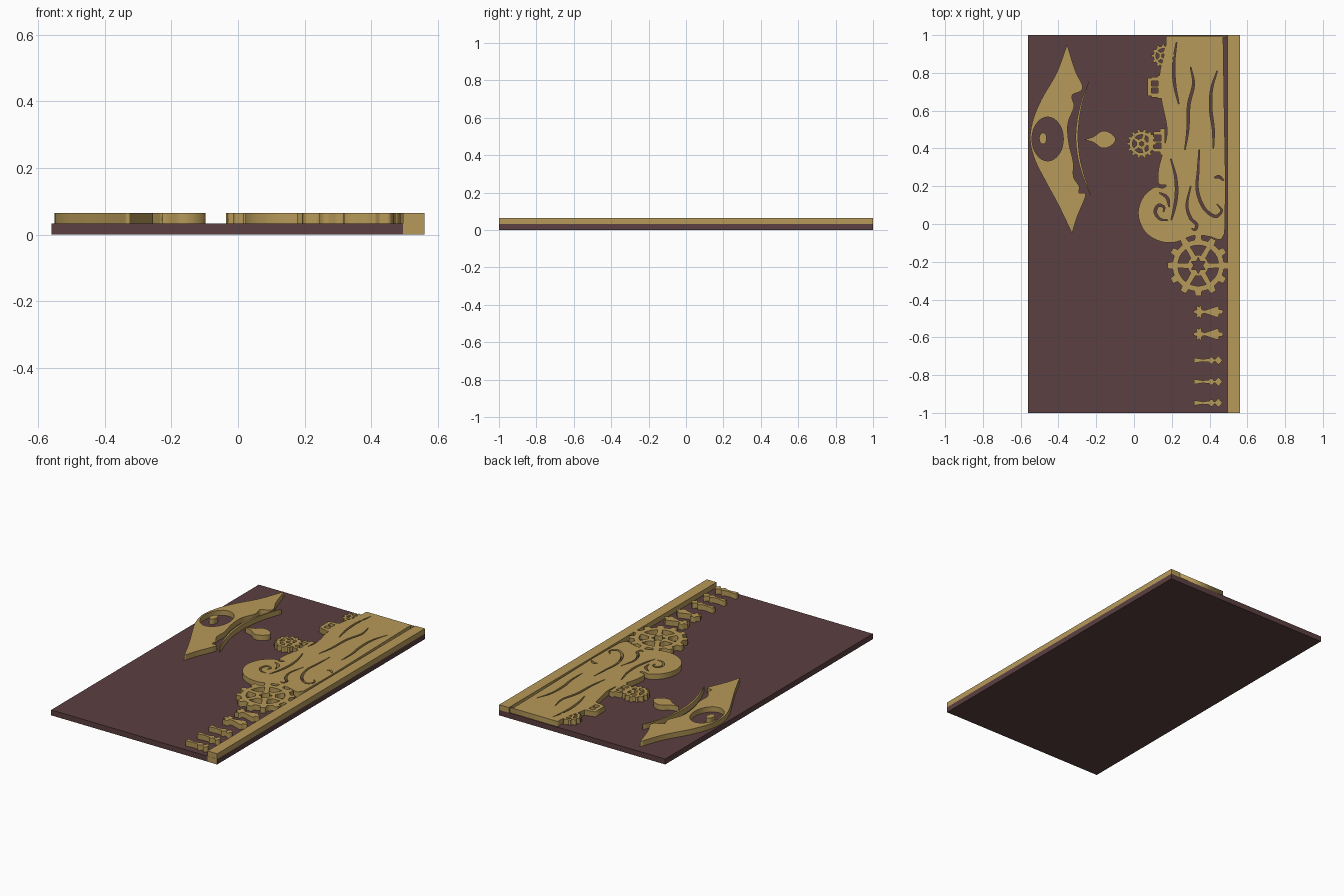
import bpy, math
from mathutils import Vector

if "Cube" in bpy.data.objects:
    bpy.data.objects.remove(bpy.data.objects["Cube"])

PLATE_TOP, TOP = 0.033, 0.065


def material(name, rgb):
    m = bpy.data.materials.new(name)
    m.diffuse_color = (*rgb, 1)
    m.use_nodes = True
    m.node_tree.nodes["Principled BSDF"].inputs["Base Color"].default_value = m.diffuse_color
    return m


BROWN = material("brown", (0.105, 0.05, 0.052))
GOLD = material("gold", (0.47, 0.32, 0.10))


def box(name, x0, x1, y0, y1, z0, z1, mat):
    bpy.ops.mesh.primitive_cube_add(size=1, location=((x0+x1)/2, (y0+y1)/2, (z0+z1)/2))
    o = bpy.context.object
    o.name = name
    o.scale = (x1-x0, y1-y0, z1-z0)
    bpy.ops.object.transform_apply(location=False, rotation=False, scale=True)
    o.data.materials.append(mat)


def relief(name, loops):
    """Extrude filled outlines; inner loops become holes."""
    cu = bpy.data.curves.new(name, 'CURVE')
    cu.dimensions, cu.fill_mode = '2D', 'BOTH'
    cu.extrude = (TOP - PLATE_TOP) / 2
    for loop in loops:
        s = cu.splines.new('POLY')
        s.points.add(len(loop) - 1)
        for p, q in zip(s.points, loop):
            p.co = (q[0], q[1], 0, 1)
        s.use_cyclic_u = True
    tmp = bpy.data.objects.new(name + "_curve", cu)
    bpy.context.collection.objects.link(tmp)
    dg = bpy.context.evaluated_depsgraph_get()
    me = bpy.data.meshes.new_from_object(tmp.evaluated_get(dg))
    bpy.data.objects.remove(tmp)
    o = bpy.data.objects.new(name, me)
    bpy.context.collection.objects.link(o)
    o.location.z = (TOP + PLATE_TOP) / 2
    me.materials.clear()
    me.materials.append(GOLD)
    return o


def smooth(pts, n=6):
    """Catmull-Rom curve through the points."""
    P = [Vector(p) for p in pts]
    P = [2*P[0]-P[1]] + P + [2*P[-1]-P[-2]]
    out = []
    for a, b, c, d in zip(P, P[1:], P[2:], P[3:]):
        for i in range(n):
            t = i / n
            out.append(0.5*(2*b + (c-a)*t + (2*a-5*b+4*c-d)*t*t + (3*b-a-3*c+d)*t**3))
    return out + [P[-2]]


def stroke(pts, w):
    """Tapered closed ribbon around a smooth path."""
    c = smooth(pts)
    left, right = [], []
    for i, p in enumerate(c):
        d = (c[min(i+1, len(c)-1)] - c[max(i-1, 0)]).normalized()
        k = w/2 * (0.25 + 0.75*math.sin(math.pi*i/(len(c)-1)))
        nrm = Vector((-d.y, d.x)) * k
        left.append(p + nrm)
        right.append(p - nrm)
    return left + right[::-1]


def ellipse(x, y, rx, ry, n=32):
    return [(x+rx*math.cos(2*math.pi*i/n), y+ry*math.sin(2*math.pi*i/n)) for i in range(n)]


def polar(x, y, r, a):
    return (x + r*math.cos(a), y + r*math.sin(a))


def gear(name, x, y, r, teeth, spokes, rim, hub, star):
    root, step = r*0.84, 2*math.pi/teeth
    outer = [polar(x, y, rr, (i+f)*step) for i in range(teeth)
             for f, rr in ((-.27, root), (-.19, r), (.19, r), (.27, root), (.5, root))]
    loops = [outer]
    sp = 2*math.pi/spokes
    for i in range(spokes):
        a = (i+.5)*sp
        loops.append([polar(x, y, r*rim, a+sp*.38*(k/4-1)) for k in range(9)] +
                     [polar(x, y, r*hub, a+sp*.24*(1-k/2)) for k in range(5)])
    loops.append([polar(x, y, r*star*(1 if i % 2 else .55), i*math.pi/6) for i in range(12)])
    return relief(name, loops)


# Base plate and raised border
box("base_plate", -.56, .56, -1, 1, 0, PLATE_TOP, BROWN)
box("border_strip", .495, .56, -1, 1, PLATE_TOP, TOP, GOLD)
box("border_front_end", .495, .56, -1.001, -.999, 0, PLATE_TOP, GOLD)

# Eye with iris opening, pupil, lower lid and tear
eye_left = smooth([(-.354, .95), (-.41, .80), (-.49, .66), (-.535, .55), (-.55, .445),
                   (-.525, .34), (-.47, .23), (-.40, .10), (-.328, -.05)])
eye_right = smooth([(-.328, -.05), (-.30, .04), (-.255, .155), (-.29, .165), (-.29, .20),
                    (-.32, .25), (-.322, .33), (-.345, .43), (-.35, .53), (-.318, .62),
                    (-.328, .68), (-.28, .705), (-.275, .74), (-.31, .81), (-.354, .95)])
relief("eye", [eye_left + eye_right[1:-1], ellipse(-.457, .45, .083, .116)])
relief("pupil", [ellipse(-.482, .453, .02, .031, 20)])
relief("lower_lid", [stroke([(-.238, .755), (-.275, .65), (-.297, .54), (-.302, .445),
                             (-.29, .34), (-.262, .24), (-.228, .15)], .013)])
tear = smooth([(-.265, .447), (-.215, .462), (-.17, .492), (-.125, .482), (-.097, .447),
               (-.125, .412), (-.17, .402), (-.215, .432), (-.265, .447)])
relief("tear", [tear[:-1]])

# Carved trunk ending in a scroll, with wavy grooves
trunk = smooth([(.17, .995), (.165, .92), (.135, .79), (.145, .66), (.175, .50), (.155, .39),
                (.13, .29), (.13, .215), (.17, .205), (.15, .19), (.11, .195), (.05, .145),
                (.022, .06), (.05, -.03), (.12, -.085), (.21, -.098), (.32, -.06), (.40, -.067),
                (.455, -.083), (.48, -.05)])
trunk += [(.485, .2), (.478, .6), (.472, .985), (.472, .995)]
grooves = [
    [(.225, .96), (.21, .85), (.215, .74), (.237, .635)],
    [(.30, .83), (.315, .74), (.29, .63), (.285, .5), (.27, .395)],
    [(.44, .81), (.41, .71), (.407, .6), (.42, .5), (.42, .4)],
    [(.195, .345), (.22, .25), (.225, .16), (.213, .08), (.197, .02)],
    [(.345, .395), (.34, .29), (.335, .18), (.37, .085), (.43, .04), (.464, .07), (.44, .105)],
    [(.30, .2), (.28, .1), (.30, .03), (.33, .0), (.325, -.03), (.305, -.025)],
    [(.425, .245), (.45, .25), (.475, .23)],
    [(.135, .165), (.175, .14), (.187, .09)],
    [(.18, .02), (.14, .025), (.113, .06), (.127, .098), (.158, .09), (.156, .065)],
]
relief("trunk", [trunk] + [stroke(g, .014) for g in grooves])
relief("trunk_edge_cap", [[(.17, .995), (.49, .995), (.49, .988), (.17, .988)]])

# Gears
gear("large_gear", .34, -.22, .163, 12, 6, .66, .34, .26)
gear("small_gear", .04, .425, .077, 14, 5, .62, .36, .2)
gear("upper_gear", .155, .89, .062, 12, 5, .62, .36, .2)


def bracket(name, x0, x1, y0, y1, flare):
    """Stepped block with two windows."""
    w, h = x1-x0, y1-y0
    m = (y0+y1)/2
    outer = [(x0, y0+flare), (x0+.3*w, y0+flare), (x0+.3*w, y0+flare*.5), (x0+.7*w, y0+flare*.5),
             (x0+.7*w, y0), (x1, y0)]
    outer += [(px, 2*m-py) for px, py in reversed(outer)]
    loops = [outer]
    for s in (-1, 1):
        loops.append([(x0+.3*w, m+s*.04*h), (x0+.75*w, m+s*.04*h),
                      (x0+.75*w, m+s*.26*h), (x0+.3*w, m+s*.26*h)])
    return relief(name, loops)


bracket("upper_bracket", .072, .145, .665, .785, .012)
bracket("lower_bracket", .075, .165, .365, .505, .03)


def mirrored(x, y, half):
    """Closed outline from a half profile running along x."""
    return [(x+a, y+b) for a, b in half] + [(x+a, y-b) for a, b in reversed(half) if b > 0]


# Row of small ornaments along the border
for i, y in enumerate((-.465, -.583)):
    relief(f"flared_ornament_{i+1}", [mirrored(.315, y, [
        (0, .006), (.018, .012), (.012, .034), (.03, .026), (.04, .036), (.044, .012),
        (.06, .008), (.125, .03), (.135, .024), (.135, .012), (.15, .012), (.158, 0)])])
for i, y in enumerate((-.722, -.835, -.947)):
    relief(f"diamond_ornament_{i+1}", [mirrored(.318, y, [
        (0, .014), (.045, .007), (.08, .01), (.085, .018), (.098, .018), (.105, .006),
        (.112, .006), (.13, .024), (.15, 0)])])
